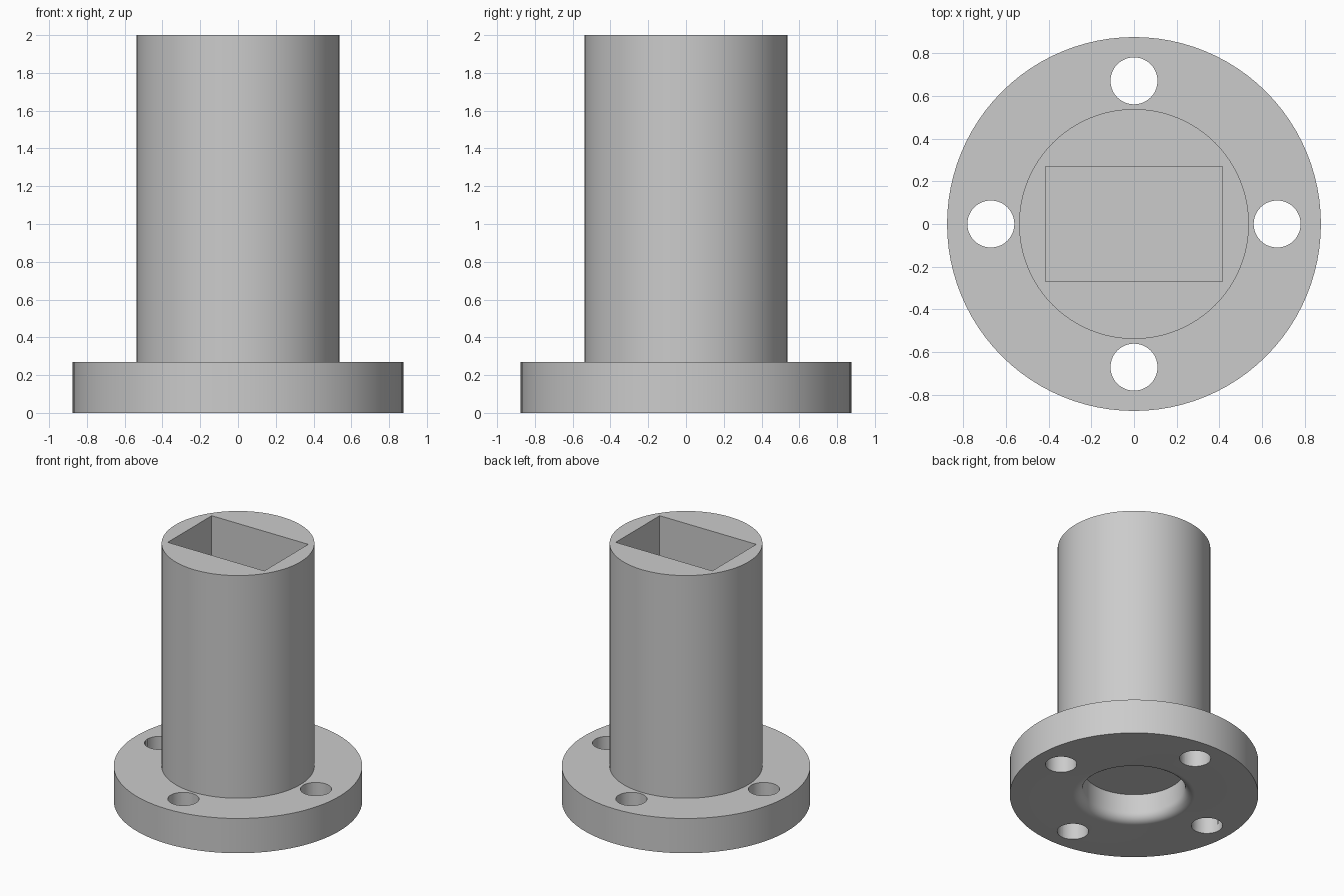
import bpy, bmesh, math
from mathutils import Vector

if "Cube" in bpy.data.objects:
    bpy.data.objects.remove(bpy.data.objects["Cube"], do_unlink=True)

FLANGE_R, FLANGE_H = 0.875, 0.27
BODY_R, HEIGHT = 0.538, 2.0
RECESS_R, RECESS_DEPTH, FILLET = 0.36, 0.21, 0.07
BOLT_CIRCLE, BOLT_R = 0.67, 0.11
POCKET_X, POCKET_Y, POCKET_FLOOR = 0.83, 0.54, 0.27 + 0.03

grey = bpy.data.materials.new("grey metal")
grey.use_nodes = True
grey.diffuse_color = (0.6, 0.6, 0.6, 1)
grey.node_tree.nodes["Principled BSDF"].inputs["Base Color"].default_value = (0.6, 0.6, 0.6, 1)


def lathe(name, profile, steps):
    """Spin an (r, z) profile around the z axis."""
    bm = bmesh.new()
    verts = [bm.verts.new((r, 0, z)) for r, z in profile]
    edges = [bm.edges.new(pair) for pair in zip(verts, verts[1:])]
    bmesh.ops.spin(bm, geom=verts + edges, cent=(0, 0, 0), axis=(0, 0, 1),
                   angle=math.tau, steps=steps, use_duplicate=False)
    bmesh.ops.remove_doubles(bm, verts=bm.verts, dist=1e-5)
    bmesh.ops.recalc_face_normals(bm, faces=bm.faces)
    mesh = bpy.data.meshes.new(name)
    bm.to_mesh(mesh)
    bm.free()
    obj = bpy.data.objects.new(name, mesh)
    bpy.context.collection.objects.link(obj)
    return obj


def cut(target, cutter):
    """Subtract the cutter from the target and remove it."""
    bpy.ops.object.select_all(action="DESELECT")
    target.select_set(True)
    bpy.context.view_layer.objects.active = target
    mod = target.modifiers.new("cut", "BOOLEAN")
    mod.operation, mod.solver, mod.object = "DIFFERENCE", "EXACT", cutter
    bpy.ops.object.modifier_apply(modifier=mod.name)
    bpy.data.objects.remove(cutter, do_unlink=True)


# Flanged post with a round, soft-edged recess underneath
fillet = [(RECESS_R + FILLET * (1 - math.cos(a)), FILLET * (1 - math.sin(a)))
          for a in (math.pi / 2 * i / 10 for i in range(11))]
profile = ([(0, RECESS_DEPTH), (RECESS_R, RECESS_DEPTH)] + fillet +
           [(FLANGE_R, 0), (FLANGE_R, FLANGE_H), (BODY_R, FLANGE_H),
            (BODY_R, HEIGHT), (0, HEIGHT)])
post = lathe("flanged_post", profile, 96)
post.data.materials.append(grey)

# Four bolt holes through the flange
for i in range(4):
    angle = i * math.pi / 2
    bpy.ops.mesh.primitive_cylinder_add(
        vertices=48, radius=BOLT_R, depth=FLANGE_H * 2,
        location=(BOLT_CIRCLE * math.cos(angle), BOLT_CIRCLE * math.sin(angle), FLANGE_H / 2))
    cut(post, bpy.context.object)

# Blind rectangular socket in the top
bpy.ops.mesh.primitive_cube_add(size=1, location=(0, 0, POCKET_FLOOR + HEIGHT / 2))
socket = bpy.context.object
socket.scale = Vector((POCKET_X, POCKET_Y, HEIGHT))
cut(post, socket)

bpy.ops.object.select_all(action="DESELECT")
post.select_set(True)
bpy.context.view_layer.objects.active = post
bpy.ops.object.shade_smooth_by_angle(angle=math.radians(30))
